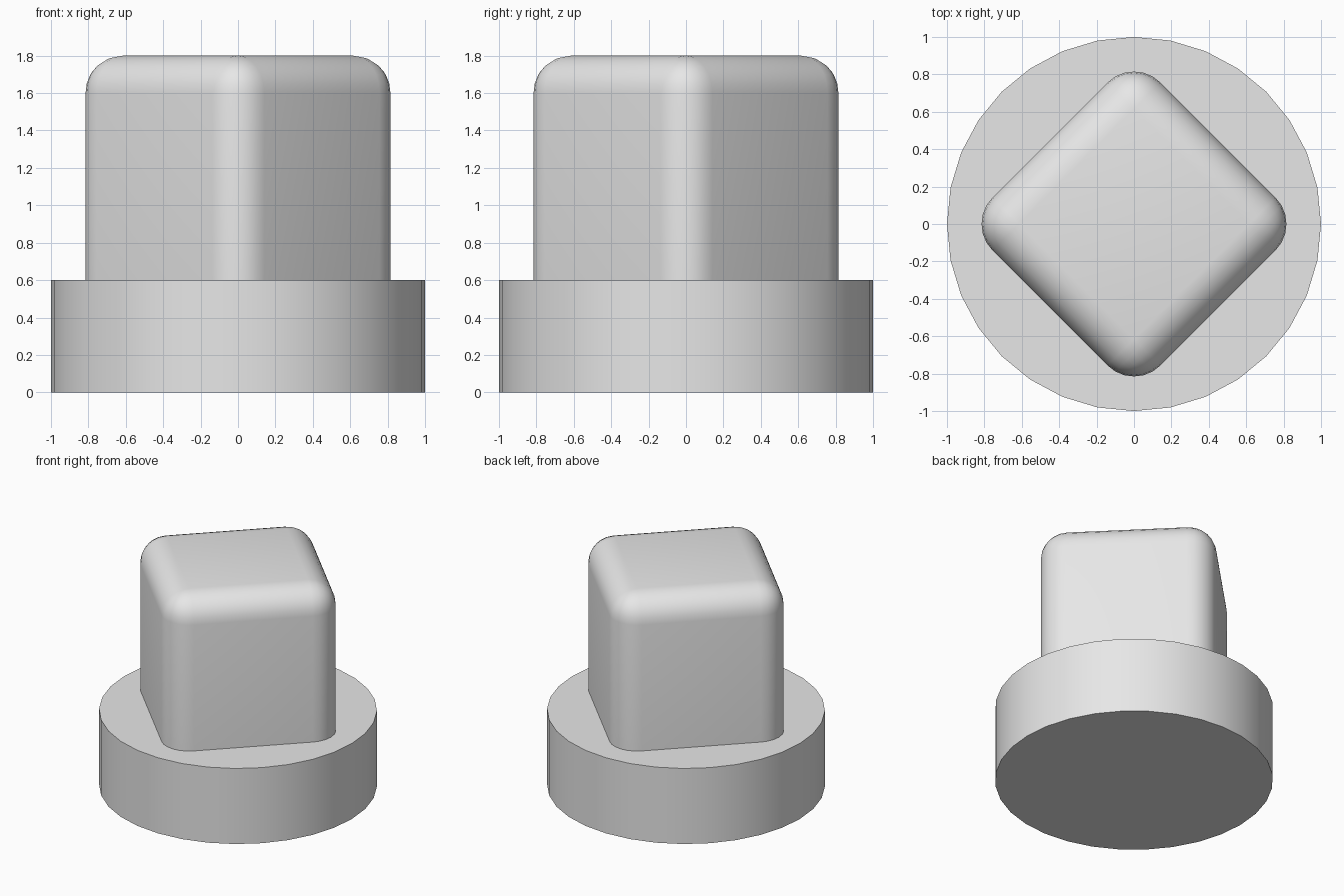
import bpy
import bmesh
from math import radians
from mathutils import Matrix

cube = bpy.data.objects.get("Cube")
if cube:
    bpy.data.objects.remove(cube, do_unlink=True)

# Single plain grey
grey = bpy.data.materials.new("light_grey")
grey.use_nodes = True
colour = (0.8, 0.8, 0.8, 1.0)
grey.diffuse_color = colour
for node in grey.node_tree.nodes:
    if node.type == 'BSDF_PRINCIPLED':
        node.inputs["Base Color"].default_value = colour


def add_part(name, bm):
    """Turn a bmesh into a smooth-shaded object that keeps its sharp edges."""
    mesh = bpy.data.meshes.new(name)
    bm.to_mesh(mesh)
    bm.free()
    mesh.materials.append(grey)
    part = bpy.data.objects.new(name, mesh)
    bpy.context.collection.objects.link(part)
    bpy.ops.object.select_all(action='DESELECT')
    part.select_set(True)
    bpy.context.view_layer.objects.active = part
    bpy.ops.object.shade_smooth_by_angle(angle=radians(30))
    return part


# Round base
base_height = 0.6
bm = bmesh.new()
bmesh.ops.create_cone(bm, cap_ends=True, segments=32, radius1=1, radius2=1,
                      depth=base_height,
                      matrix=Matrix.Translation((0, 0, base_height / 2)))
add_part("round_base", bm)

# Square block, turned to stand on the diagonal and sunk into the base
side, bottom, top, rounding = 1.27, 0.5, 1.8, 0.2
bm = bmesh.new()
bmesh.ops.create_cube(bm, size=1, matrix=(
    Matrix.Translation((0, 0, (bottom + top) / 2))
    @ Matrix.Rotation(radians(45), 4, 'Z')
    @ Matrix.Diagonal((side, side, top - bottom, 1))))

# Round the top and upright edges, leaving the buried bottom square
rounded = [e for e in bm.edges if max(v.co.z for v in e.verts) > bottom + 0.1]
bmesh.ops.bevel(bm, geom=rounded, offset=rounding, offset_type='OFFSET',
                segments=6, profile=0.5, affect='EDGES', clamp_overlap=True)
add_part("rounded_block", bm)
